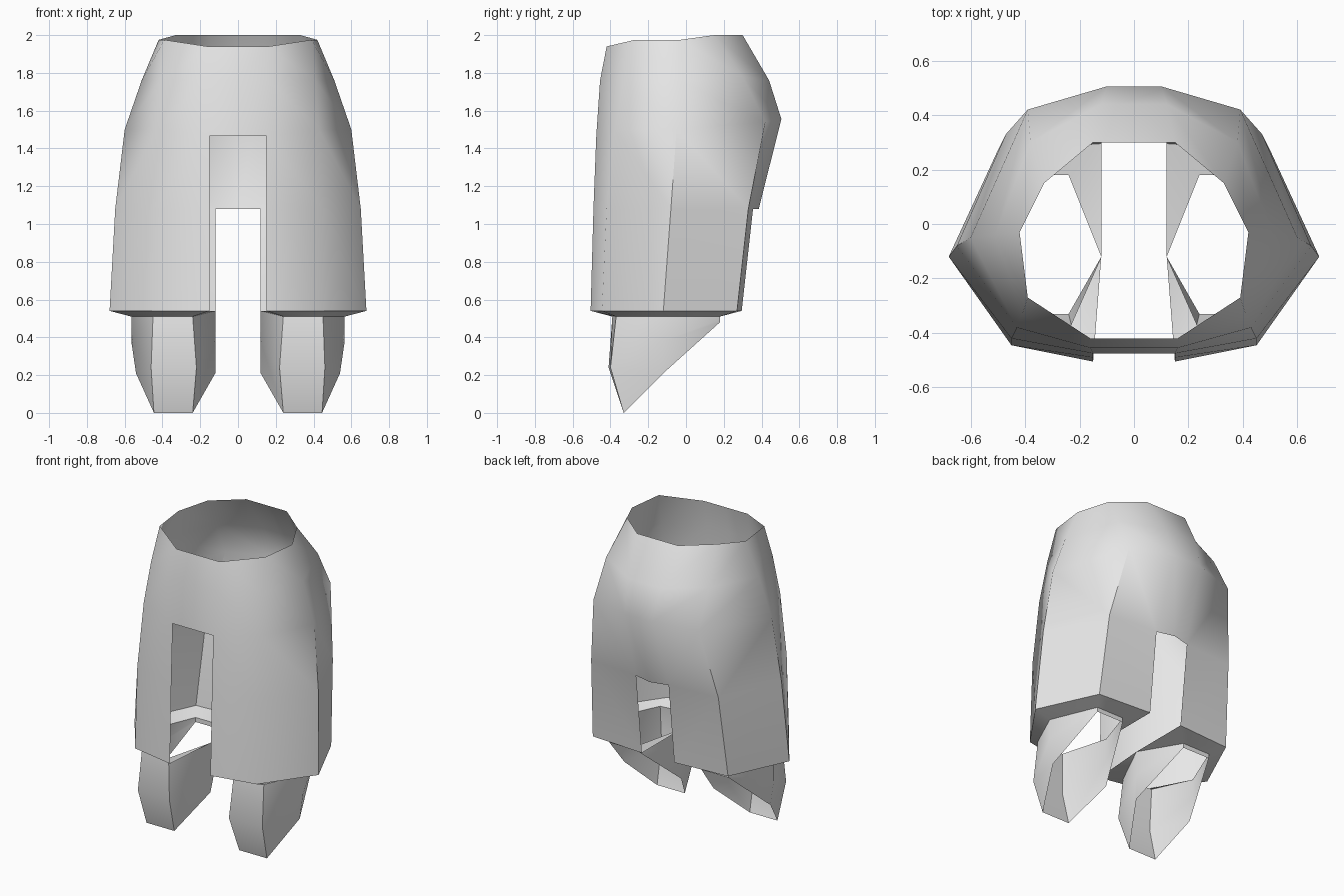
import bpy, bmesh, math

cube = bpy.data.objects.get("Cube")
if cube:
    bpy.data.objects.remove(cube, do_unlink=True)

# One plain cloth colour
cloth = bpy.data.materials.new("grey_cloth")
cloth.use_nodes = True
grey = (0.8, 0.8, 0.8, 1)
cloth.diffuse_color = grey
shader = next(n for n in cloth.node_tree.nodes if n.type == 'BSDF_PRINCIPLED')
shader.inputs["Base Color"].default_value = grey


def finish(name, bm):
    """Turn the left half into a mirrored, smoothly shaded object."""
    bmesh.ops.remove_doubles(bm, verts=bm.verts, dist=0.0005)
    bmesh.ops.recalc_face_normals(bm, faces=bm.faces)
    mesh = bpy.data.meshes.new(name)
    bm.to_mesh(mesh)
    bm.free()
    mesh.materials.append(cloth)
    obj = bpy.data.objects.new(name, mesh)
    bpy.context.collection.objects.link(obj)
    bpy.ops.object.select_all(action='DESELECT')
    obj.select_set(True)
    bpy.context.view_layer.objects.active = obj
    bpy.ops.object.shade_smooth_by_angle(angle=math.radians(50))
    mirror = obj.modifiers.new("mirror_halves", 'MIRROR')
    mirror.use_clip = True
    return obj


def bridge(bm, upper, lower, closed=False):
    """Join two equal rows of vertices with quads."""
    count = len(upper)
    for i in range(count if closed else count - 1):
        j = (i + 1) % count
        bm.faces.new((upper[i], upper[j], lower[j], lower[i]))


# Skirt rows from waist to hem; each runs front slit, front, side, back, back slit
waist = [(.16, -.42, 1.94), (.39, -.27, 1.975), (.42, -.03, 1.975), (.33, .15, 2), (.15, .3, 2)]
hips = [(.16, -.455, 1.76), (.41, -.33, 1.76), (.51, -.04, 1.76), (.38, .3, 1.78), (.12, .44, 1.76)]
seat = [(.15, -.475, 1.465), (.43, -.38, 1.5), (.6, -.05, 1.5), (.39, .42, 1.54), (.1, .505, 1.555)]
thigh = [(.15, -.49, 1.08), (.45, -.42, 1.08), (.65, -.08, 1.08), (.47, .33, 1.08), (.12, .355, 1.08)]
hem = [(.15, -.505, .54), (.45, -.445, .54), (.68, -.12, .54), (.5, .27, .54), (.12, .295, .54)]

bm = bmesh.new()
rows = [[bm.verts.new(p) for p in row] for row in (waist, hips, seat, thigh, hem)]
for upper, lower in zip(rows, rows[1:]):
    bridge(bm, upper, lower)


def centre_panel(column, depth, bulge):
    """Fill the strip above a slit, from its edge to the middle."""
    edge = [row[column] for row in rows[:depth]]
    middle = [bm.verts.new((0, v.co.y + b, v.co.z)) for v, b in zip(edge, bulge)]
    bridge(bm, edge, middle)


centre_panel(0, 3, (0, 0, 0))
centre_panel(4, 4, (0, 0, 0, .03))
finish("skirt_shell", bm)

# Trouser leg: folded hem, short tube, slanted open cuff
top = [(.24, -.39, .51), (.45, -.37, .51), (.565, -.12, .51),
       (.44, .18, .51), (.24, .18, .51), (.12, -.12, .54)]
knee = [(.22, -.41, .24), (.46, -.4, .24), (.565, -.12, .38),
        (.44, .18, .495), (.24, .18, .495), (.12, -.12, .38)]
cuff = [(.24, -.33, 0), (.445, -.33, 0), (.54, -.12, .21),
        (.44, .18, .48), (.24, .18, .48), (.12, -.12, .21)]

bm = bmesh.new()
top, knee, cuff, fold = [[bm.verts.new(p) for p in ring] for ring in (top, knee, cuff, hem)]
bridge(bm, top, knee, closed=True)
bridge(bm, knee, cuff, closed=True)
bridge(bm, fold, top[:5])
bm.faces.new((fold[0], top[0], top[5]))
bm.faces.new((fold[4], top[5], top[4]))
finish("trouser_legs", bm)
